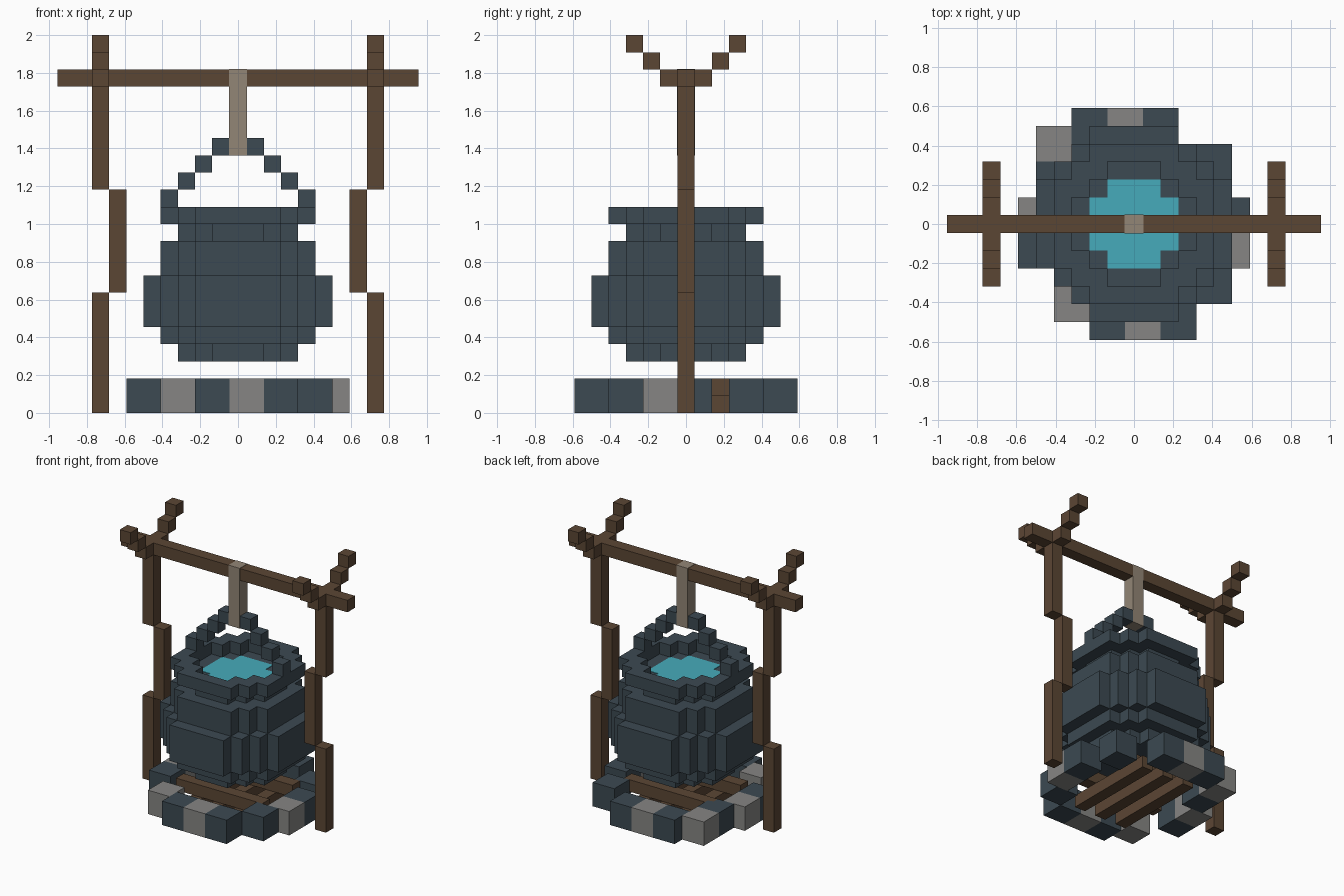
import bpy
import bmesh

U = 1 / 11  # size of one block

if "Cube" in bpy.data.objects:
    bpy.data.objects.remove(bpy.data.objects["Cube"])


def material(name, r, g, b):
    m = bpy.data.materials.new(name)
    m.use_nodes = True
    m.diffuse_color = (r, g, b, 1)
    m.node_tree.nodes["Principled BSDF"].inputs["Base Color"].default_value = (r, g, b, 1)
    return m


IRON = material("dark slate", 0.045, 0.067, 0.084)
WOOD = material("brown wood", 0.105, 0.061, 0.034)
STONE = material("grey stone", 0.238, 0.235, 0.227)
ROPE = material("tan rope", 0.291, 0.238, 0.181)
WATER = material("turquoise water", 0.061, 0.407, 0.497)


def finish(name, bm, mat):
    bmesh.ops.recalc_face_normals(bm, faces=bm.faces)
    bmesh.ops.scale(bm, vec=(U, U, U), verts=bm.verts)
    mesh = bpy.data.meshes.new(name)
    bm.to_mesh(mesh)
    bm.free()
    mesh.materials.append(mat)
    bpy.context.collection.objects.link(bpy.data.objects.new(name, mesh))


def boxes(name, mat, *parts):
    """Each part is (centre, size) in block units."""
    bm = bmesh.new()
    for centre, size in parts:
        verts = bmesh.ops.create_cube(bm, size=1)["verts"]
        bmesh.ops.scale(bm, vec=size, verts=verts)
        bmesh.ops.translate(bm, vec=centre, verts=verts)
    finish(name, bm, mat)


def disc(name, mat, bottom, top, radius, hole=-1):
    """Stepped round slab, optionally with a stepped round hole."""
    def inside(x, y, r):
        corner = r + (1 if r < 4 else 2)
        return max(abs(x), abs(y)) <= r and abs(x) + abs(y) <= corner

    bm = bmesh.new()
    cells = range(-radius, radius + 1)
    for x in cells:
        for y in cells:
            if inside(x, y, radius) and not inside(x, y, hole):
                corners = ((-.5, -.5), (.5, -.5), (.5, .5), (-.5, .5))
                bm.faces.new([bm.verts.new((x + i, y + j, bottom)) for i, j in corners])
    bmesh.ops.remove_doubles(bm, verts=bm.verts, dist=0.01)
    new = bmesh.ops.extrude_face_region(bm, geom=bm.faces[:], use_keep_orig=True)["geom"]
    moved = [v for v in new if isinstance(v, bmesh.types.BMVert)]
    bmesh.ops.translate(bm, vec=(0, 0, top - bottom), verts=moved)
    finish(name, bm, mat)


# Cauldron, from its base up to the open rim
disc("cauldron_base", IRON, 3, 4, 3)
disc("cauldron_lower", IRON, 4, 5, 4)
disc("cauldron_belly", IRON, 5, 8, 5)
disc("cauldron_shoulder", IRON, 8, 10, 4)
disc("cauldron_neck", IRON, 10, 11, 3)
disc("cauldron_rim", IRON, 11, 12, 4, hole=3)
disc("water_surface", WATER, 11, 11.04, 2)

# Stepped handle and the rope holding it
handle = [((s * (16 - z), 0, z + .5), (1, 1, 1)) for s in (-1, 1) for z in range(12, 16)]
boxes("handle", IRON, *handle, ((0, 0, 15.5), (1, .9, .9)))
boxes("rope", ROPE, ((0, 0, 17.5), (1.04, 1.04, 5.04)))

# Wooden frame: crooked posts with forked tops, and the crossbar
for side, s in (("left", 1), ("right", -1)):
    fork = [((8 * s, t * k, 18.5 + k), (1, 1, 1)) for t in (-1, 1) for k in (1, 2, 3)]
    boxes(side + "_post", WOOD,
          ((8 * s, 0, 3.5), (1, 1, 7)),
          ((7 * s, 0, 10), (1, 1, 6)),
          ((8 * s, 0, 16.5), (1, 1, 7)), *fork)
boxes("crossbar", WOOD, ((0, 0, 19.5), (21, 1, 1)))

# Ring of hearth stones, by plan centre
dark = [(-2.5, 5.5), (1.5, 5.5), (-4.5, 2.5), (-5.5, -1.5), (-1.5, -5.5),
        (2.5, -5.5), (4.5, -3.5), (5.5, .5), (4.5, 3.5)]
pale = [(-.5, 5.5), (-4.5, 4.5), (-5.5, .5), (-3.5, -4.5), (.5, -5.5), (5.5, -1.5)]
boxes("dark_stones", IRON, *[((x, y, 1), (2, 2, 2)) for x, y in dark])
boxes("pale_stones", STONE, *[((x, y, 1), (2, 2, 2)) for x, y in pale])

# Crossed firewood
boxes("lower_logs", WOOD, *[((x, 0, .5), (1, 8, 1)) for x in (-2, 0, 2)])
boxes("upper_logs", WOOD, *[((0, y, 1.5), (8, 1, 1)) for y in (-2, 2)])
